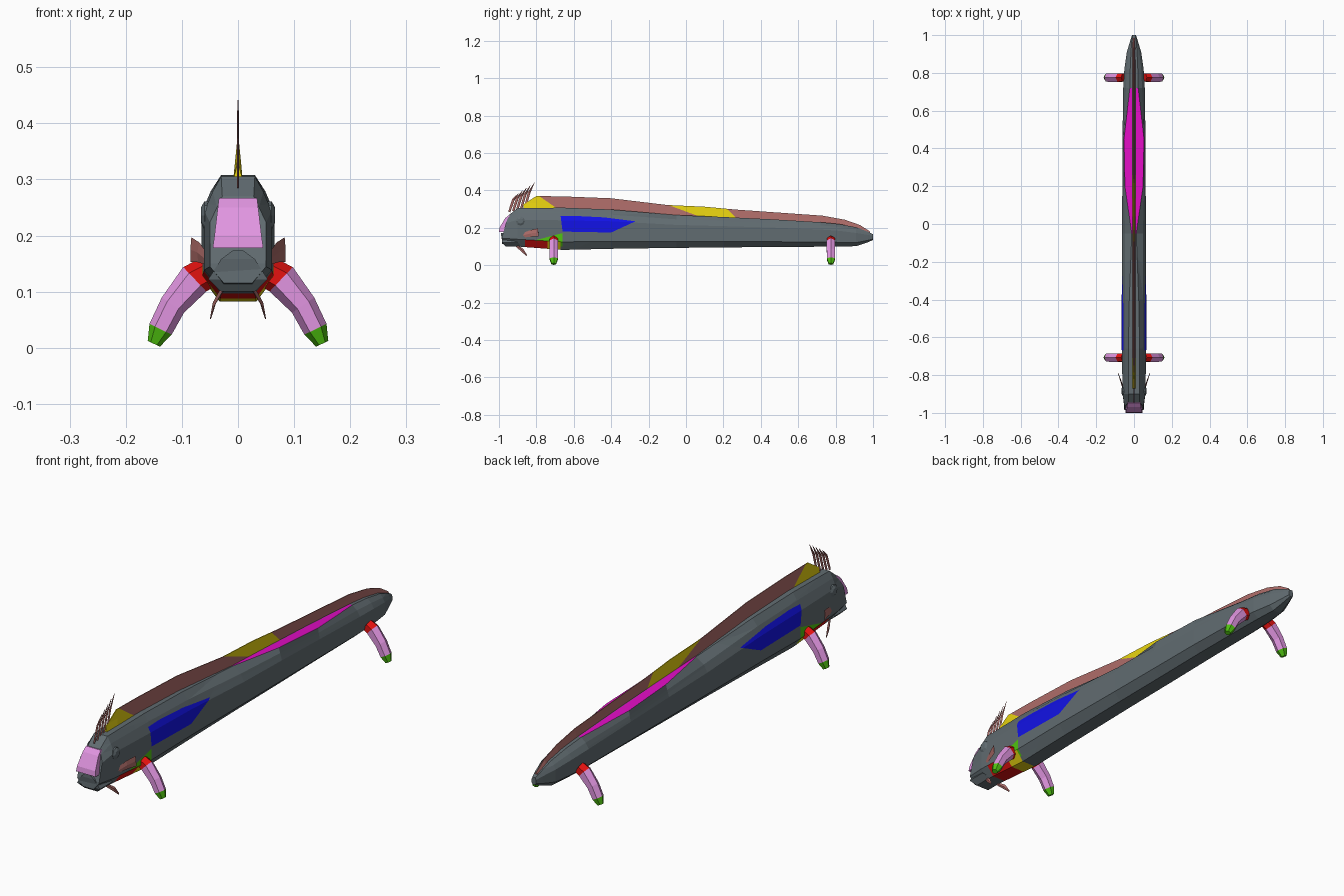
import bpy, bmesh, math
from mathutils import Vector

if "Cube" in bpy.data.objects:
    bpy.data.objects.remove(bpy.data.objects["Cube"])

COLOURS = {
    "slate": (0.12, 0.15, 0.165), "salmon": (0.42, 0.15, 0.14), "yellow": (0.8, 0.65, 0.005),
    "red": (0.75, 0.006, 0.005), "pink": (0.75, 0.3, 0.75), "green": (0.08, 0.55, 0.005),
    "blue": (0.006, 0.006, 0.8), "magenta": (0.75, 0.004, 0.55)}
NAMES = list(COLOURS)
MATS = []
for n, c in COLOURS.items():
    m = bpy.data.materials.new(n)
    m.diffuse_color = (*c, 1)
    m.use_nodes = True
    m.node_tree.nodes["Principled BSDF"].inputs["Base Color"].default_value = m.diffuse_color
    MATS.append(m)


def finish(bm, name):
    bmesh.ops.recalc_face_normals(bm, faces=bm.faces)
    me = bpy.data.meshes.new(name)
    bm.to_mesh(me)
    bm.free()
    for m in MATS:
        me.materials.append(m)
    ob = bpy.data.objects.new(name, me)
    bpy.context.collection.objects.link(ob)
    return ob


def loft(rings, colour):
    """Closed rings joined by quads with capped ends; colour(i, k) names each face's paint."""
    bm = bmesh.new()
    vs = [[bm.verts.new(p) for p in r] for r in rings]
    n = len(rings[0])
    for i in range(len(vs) - 1):
        for k in range(n):
            j = (k + 1) % n
            f = bm.faces.new((vs[i][k], vs[i][j], vs[i + 1][j], vs[i + 1][k]))
            f.material_index = NAMES.index(colour(i, k))
    for i, ring in ((0, vs[0]), (len(vs) - 2, vs[-1])):
        bm.faces.new(ring).material_index = NAMES.index(colour(i, 0))
    bmesh.ops.recalc_face_normals(bm, faces=bm.faces)
    return bm


def paint(bm, poly, colour, test=lambda n: True):
    """Cut a convex counter-clockwise y,z polygon through the mesh and paint the faces inside it."""
    edges = [(Vector((0, *a)), Vector((0, a[1] - b[1], b[0] - a[0]))) for a, b in zip(poly, poly[1:] + poly[:1])]
    for co, no in edges:
        bmesh.ops.bisect_plane(bm, geom=bm.verts[:] + bm.edges[:] + bm.faces[:], plane_co=co, plane_no=no)
    bm.normal_update()
    for f in bm.faces:
        c = f.calc_center_median()
        if test(f.normal) and all((c - co).dot(no) > 0 for co, no in edges):
            f.material_index = NAMES.index(colour)


def interp(table, y, col):
    for a, b in zip(table, table[1:]):
        if y <= b[0]:
            return a[col] + (b[col] - a[col]) * (y - a[0]) / (b[0] - a[0])
    return table[-1][col]


# Body stations: y, half width, bottom, top, half width of the flat back
BODY = [(-0.96, 0.05, 0.115, 0.27, 0.028), (-0.9, 0.06, 0.1, 0.305, 0.03),
        (-0.66, 0.065, 0.082, 0.308, 0.03), (-0.4, 0.065, 0.088, 0.298, 0.025),
        (-0.05, 0.063, 0.093, 0.268, 0.012), (0.2, 0.062, 0.095, 0.258, 0.048),
        (0.45, 0.061, 0.098, 0.246, 0.053), (0.72, 0.057, 0.099, 0.23, 0.022),
        (0.82, 0.051, 0.1, 0.22, 0.02), (0.91, 0.038, 0.102, 0.203, 0.016),
        (0.97, 0.02, 0.122, 0.18, 0.012), (1.0, 0.01, 0.135, 0.165, 0.006)]


def section(y, w, b, t, m, front):
    h = t - b
    s = max(0.75 * w, m + 0.4 * (w - m))
    half = [(min(0.01, m * 0.6), t), (m, t), (s, t - 0.13 * h), (w, t - 0.3 * h), (w, b + 0.19 * h), (0.5 * w, b)]
    pts = half + [(-x, z) for x, z in reversed(half)]
    # the face slopes forward towards the mouth
    return [(x, max(-0.985, -0.945 - 0.4 * (t - z)) if front else y, z) for x, z in pts]


def body_colour(i, k):
    return "magenta" if 4 <= i <= 6 and k in (0, 10) else "slate"


bm = loft([section(*s, i == 0) for i, s in enumerate(BODY)], body_colour)
side = lambda n: abs(n.x) > 0.5
under = lambda n: n.z < -0.6
paint(bm, [(-0.66, 0.18), (-0.4, 0.175), (-0.27, 0.235), (-0.44, 0.256), (-0.6, 0.264), (-0.67, 0.262)], "blue", side)
paint(bm, [(-0.85, 0.122), (-0.76, 0.1), (-0.66, 0.1), (-0.66, 0.172)], "green", side)
paint(bm, [(-0.86, 0.05), (-0.74, 0.05), (-0.74, 0.15), (-0.86, 0.15)], "red", under)
paint(bm, [(-0.74, 0.05), (-0.67, 0.05), (-0.67, 0.15), (-0.74, 0.15)], "yellow", under)
finish(bm, "body")

# Dorsal fin: a thin wedge along the back (y, top)
FIN = [(-0.87, 0.325), (-0.8, 0.37), (-0.66, 0.368), (-0.4, 0.358), (-0.1, 0.322), (0.1, 0.313),
       (0.26, 0.298), (0.73, 0.265), (0.85, 0.243), (0.93, 0.215), (0.985, 0.18)]
rings = []
for y, top in FIN:
    base = interp(BODY, y, 3) - 0.004
    rings.append([(-0.008, y, base), (0.008, y, base), (0.0015, y, top), (-0.0015, y, top)])
bm = loft(rings, lambda i, k: "salmon")
paint(bm, [(-0.9, 0.29), (-0.67, 0.29), (-0.8, 0.38), (-0.9, 0.38)], "yellow")
paint(bm, [(0.1, 0.25), (0.27, 0.25), (0.2, 0.32), (-0.1, 0.324)], "yellow")
finish(bm, "dorsal_fin")


def wedge(name, rows, colour):
    """Block from rows of (half width, z, front y, back y)."""
    return finish(loft([[(-x, a, z), (x, a, z), (x, b, z), (-x, b, z)] for x, z, a, b in rows],
                       lambda i, k: colour), name)


# Face plate and the lower jaw
wedge("face_plate", [(0.045, 0.178, -1.0, -0.95), (0.042, 0.2, -0.997, -0.95),
                     (0.036, 0.25, -0.968, -0.93), (0.034, 0.267, -0.95, -0.93)], "pink")
wedge("lower_jaw", [(0.03, 0.1, -0.965, -0.88), (0.053, 0.122, -0.982, -0.9),
                    (0.03, 0.158, -0.988, -0.93), (0.01, 0.173, -0.988, -0.94)], "slate")


def strip(name, path, radii, colour, flat, sides=6):
    """Tube along a path; the second radius lies along the flat axis."""
    path = [Vector(p) for p in path]
    rings = []
    for i, p in enumerate(path):
        t = (path[min(i + 1, len(path) - 1)] - path[max(i - 1, 0)]).normalized()
        u = Vector(flat)
        u = (u - t * u.dot(t)).normalized()
        v = t.cross(u)
        a, b = radii[i]
        rings.append([p + v * a * math.cos(q) + u * b * math.sin(q)
                      for q in (2 * math.pi * k / sides for k in range(sides))])
    return finish(loft(rings, colour), name)


# Crest rays on the forehead
for i in range(5):
    y, h = -0.945 + 0.021 * i, 0.385 + 0.014 * i
    z = 0.285 + 0.005 * i
    strip(f"crest_ray_{i + 1}", [(0, y, z), (0, y + 0.022, (z + h) / 2 + 0.015), (0, y + 0.05, h)],
          [(0.006, 0.002), (0.007, 0.002), (0.001, 0.001)], lambda i, k: "salmon", (1, 0, 0), 4)

LEG_PAINT = ["red", "pink", "pink", "green"]
for s, label in ((1, "right"), (-1, "left")):
    # Legs: red hip, pink limb, green foot
    for y, end in ((-0.707, "front"), (0.775, "back")):
        strip(f"{end}_{label}_leg",
              [(s * x, y, z) for x, z in ((0.055, 0.134), (0.077, 0.122), (0.116, 0.076), (0.138, 0.033), (0.15, 0.007))],
              [(0.028, 0.024), (0.03, 0.026), (0.024, 0.026), (0.022, 0.025), (0.012, 0.014)],
              lambda i, k: LEG_PAINT[i], (0, 1, 0))
    # Pectoral fins flare out behind the cheeks
    strip(f"{label}_pectoral_fin", [(s * 0.058, -0.87, 0.16), (s * 0.07, -0.83, 0.17), (s * 0.084, -0.79, 0.175)],
          [(0.003, 0.012), (0.003, 0.018), (0.001, 0.022)], lambda i, k: "salmon", (0, 0, 1), 4)
    # Chin barbels
    strip(f"{label}_barbel", [(s * 0.025, -0.91, 0.108), (s * 0.042, -0.875, 0.08), (s * 0.049, -0.852, 0.052)],
          [(0.004, 0.006), (0.003, 0.009), (0.001, 0.003)], lambda i, k: "salmon", (0, 1, 0.6), 4)
    # Eyes
    strip(f"{label}_eye", [(s * 0.045, -0.885, 0.236), (s * 0.06, -0.885, 0.236), (s * 0.066, -0.885, 0.236)],
          [(0.025, 0.025), (0.025, 0.025), (0.014, 0.014)], lambda i, k: "slate", (0, 0, 1), 8)
